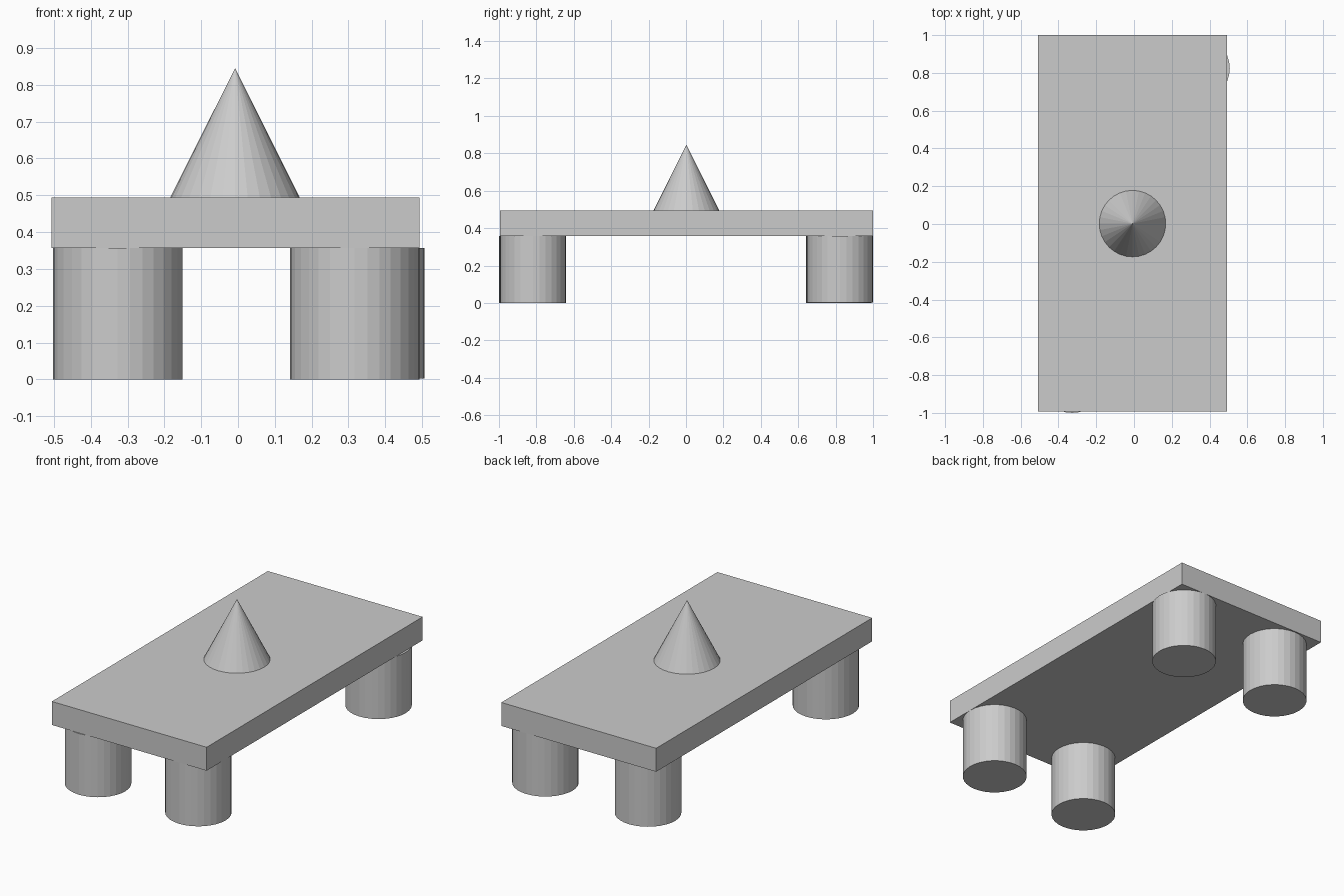
import bpy

if "Cube" in bpy.data.objects:
    bpy.data.objects.remove(bpy.data.objects["Cube"])

R = 0.176          # shared radius of legs and cone
LEG_TOP = 0.357
PLATE_TOP = 0.494


def leg(name, x, y, z0=0.0):
    bpy.ops.mesh.primitive_cylinder_add(vertices=32, radius=R, depth=LEG_TOP - z0,
                                        location=(x, y, (LEG_TOP + z0) / 2))
    bpy.context.object.name = name


# Flat rectangular top plate
bpy.ops.mesh.primitive_cube_add(size=1, location=(-0.007, 0.003, (LEG_TOP + PLATE_TOP) / 2))
plate = bpy.context.object
plate.name = "top_plate"
plate.scale = (1.0, 1.993, PLATE_TOP - LEG_TOP)
bpy.ops.object.transform_apply(location=False, rotation=False, scale=True)

# Four round legs, slightly unevenly placed
leg("front_left_leg", -0.327, -0.824)
leg("front_right_leg", 0.317, -0.818)
leg("back_left_leg", -0.327, 0.817)
leg("back_right_leg", 0.331, 0.824, 0.003)

# Cone in the middle of the plate
bpy.ops.mesh.primitive_cone_add(vertices=32, radius1=R, radius2=0, depth=0.351,
                                location=(-0.008, 0.002, PLATE_TOP + 0.351 / 2))
bpy.context.object.name = "centre_cone"
